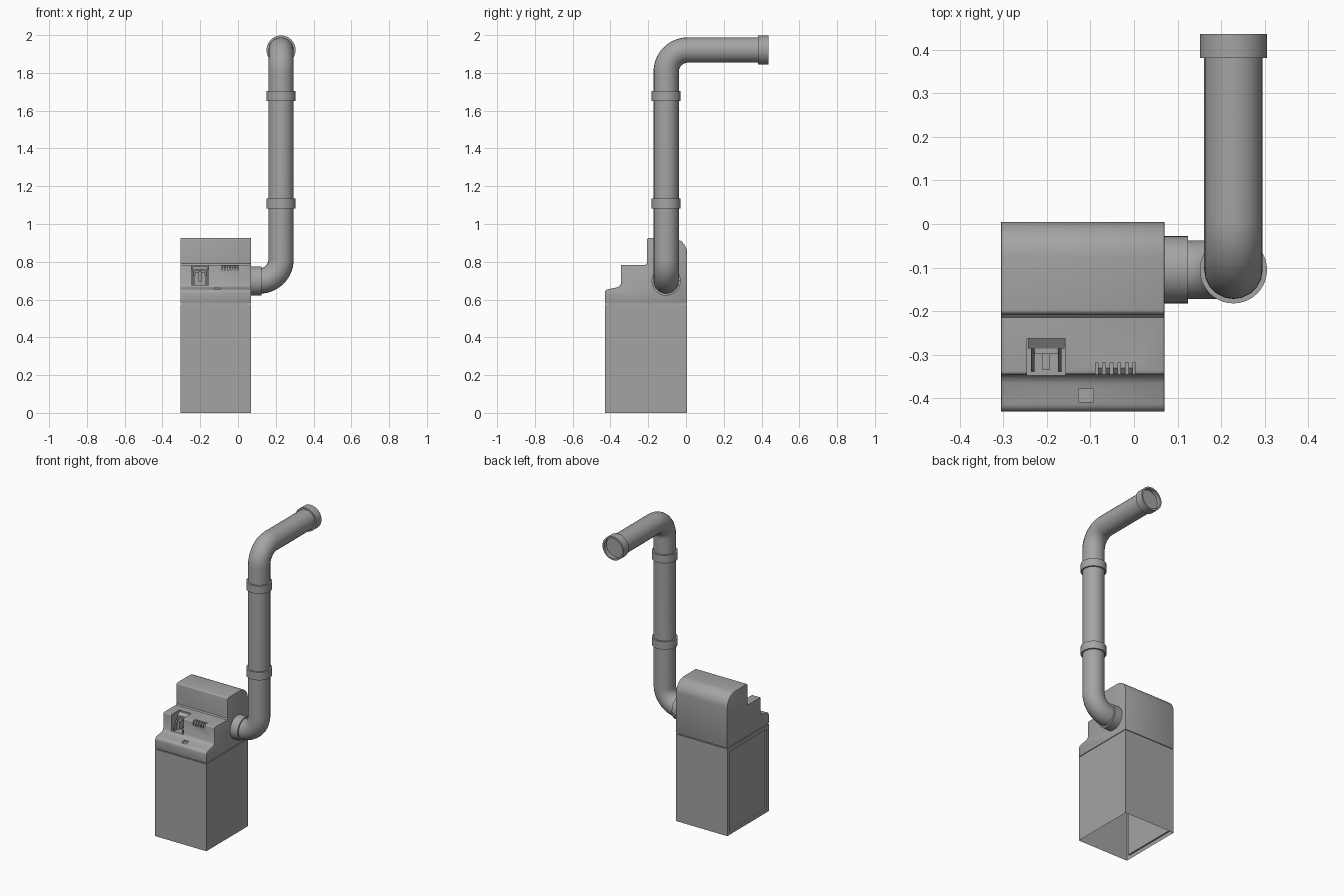
import bpy, bmesh, math
from mathutils import Vector, Matrix

if "Cube" in bpy.data.objects:
    bpy.data.objects.remove(bpy.data.objects["Cube"], do_unlink=True)

grey = bpy.data.materials.new("plain grey")
grey.use_nodes = True
COLOUR = (0.37, 0.37, 0.37, 1)
grey.diffuse_color = COLOUR
grey.node_tree.nodes["Principled BSDF"].inputs["Base Color"].default_value = COLOUR


def select(ob):
    bpy.ops.object.select_all(action="DESELECT")
    ob.select_set(True)
    bpy.context.view_layer.objects.active = ob


def smooth(ob):
    select(ob)
    bpy.ops.object.shade_smooth_by_angle(angle=math.radians(35))


def finish(name, bm):
    bmesh.ops.recalc_face_normals(bm, faces=bm.faces[:])
    mesh = bpy.data.meshes.new(name)
    bm.to_mesh(mesh)
    bm.free()
    ob = bpy.data.objects.new(name, mesh)
    bpy.context.collection.objects.link(ob)
    mesh.materials.append(grey)
    return ob


def box_bm(lo, hi):
    bm = bmesh.new()
    lo, hi = Vector(lo), Vector(hi)
    size = Matrix.Diagonal((*(hi - lo), 1))
    bmesh.ops.create_cube(bm, size=1, matrix=Matrix.Translation((lo + hi) / 2) @ size)
    return bm


def box(name, lo, hi):
    return finish(name, box_bm(lo, hi))


def prism(name, outline, x0, x1):
    """Extrude a (y, z) outline along x."""
    bm = bmesh.new()
    face = bm.faces.new([bm.verts.new((x0, y, z)) for y, z in outline])
    new = bmesh.ops.extrude_face_region(bm, geom=[face])["geom"]
    verts = [g for g in new if isinstance(g, bmesh.types.BMVert)]
    bmesh.ops.translate(bm, verts=verts, vec=(x1 - x0, 0, 0))
    return finish(name, bm)


def cut(ob, lo, hi):
    cutter = box("cutter", lo, hi)
    cutter.hide_render = True
    mod = ob.modifiers.new("cut", "BOOLEAN")
    mod.operation, mod.object, mod.solver = "DIFFERENCE", cutter, "EXACT"
    select(ob)
    bpy.ops.object.modifier_apply(modifier=mod.name)
    bpy.data.objects.remove(cutter, do_unlink=True)


def arc(cx, cy, r, start, end, n=10):
    steps = [math.radians(start + (end - start) * i / n) for i in range(n + 1)]
    return [(cx + r * math.cos(a), cy + r * math.sin(a)) for a in steps]


def collar(name, centre, axis, length, inner=0.06, outer=0.077, sides=40):
    """Ring lathed from a rectangle, centred on the pipe."""
    bm = bmesh.new()
    h = length / 2
    rect = [(inner, -h), (outer, -h), (outer, h), (inner, h)]
    verts = [bm.verts.new((r, 0, z)) for r, z in rect]
    edges = [bm.edges.new((verts[i], verts[(i + 1) % 4])) for i in range(4)]
    bmesh.ops.spin(bm, geom=verts + edges, cent=(0, 0, 0), axis=(0, 0, 1),
                   angle=math.tau, steps=sides, use_duplicate=False)
    bmesh.ops.remove_doubles(bm, verts=bm.verts[:], dist=1e-5)
    turn = Vector(axis).to_track_quat("Z", "Y").to_matrix().to_4x4()
    bm.transform(Matrix.Translation(centre) @ turn)
    smooth(finish(name, bm))


LEFT, RIGHT = 0.07, -0.305
FRONT, BACK = -0.43, 0.005
SEAM = 0.578

# Lower cabinet: open underneath, with a sunken panel on its right side
bm = box_bm((RIGHT, FRONT, 0), (LEFT, BACK, SEAM - 0.004))
bmesh.ops.recalc_face_normals(bm, faces=bm.faces[:])
ends = [f for f in bm.faces if f.normal.z < -0.9]
bmesh.ops.delete(bm, geom=ends, context="FACES_ONLY")
side = [f for f in bm.faces if f.normal.x < -0.9]
bmesh.ops.inset_individual(bm, faces=side, thickness=0.036, depth=0)
bmesh.ops.inset_individual(bm, faces=side, thickness=0.0005, depth=-0.01)
finish("cabinet", bm)

# Stepped upper housing with a rounded back
outline = [(FRONT, SEAM), *arc(-0.41, 0.635, 0.02, 180, 95, 5), (-0.365, 0.664),
           (-0.352, 0.67), (-0.345, 0.682),
           *arc(-0.338, 0.777, 0.007, 180, 90, 4), (-0.214, 0.784), (-0.207, 0.791),
           *arc(-0.197, 0.916, 0.01, 180, 90, 4),
           *arc(BACK - 0.08, 0.846, 0.08, 90, 0), (BACK, SEAM)]
housing = prism("upper_housing", outline, RIGHT, LEFT)
bevel = housing.modifiers.new("bevel", "BEVEL")
bevel.width, bevel.segments = 0.003, 2
bevel.limit_method, bevel.angle_limit = "ANGLE", math.radians(60)
select(housing)
bpy.ops.object.modifier_apply(modifier="bevel")
cut(housing, (-0.245, -0.37, 0.678), (-0.157, -0.262, 0.82))
cut(housing, (-0.088, -0.37, 0.757), (0.002, -0.317, 0.82))
cut(housing, (-0.127, -0.408, 0.651), (-0.093, -0.378, 0.70))
smooth(housing)

# Dial assembly inside the front recess
prism("dial_back", [(-0.262, 0.678), (-0.285, 0.678), (-0.285, 0.76), (-0.262, 0.775)],
      -0.243, -0.159)
for name, x in (("right", -0.236), ("left", -0.174)):
    prism("dial_cheek_" + name, [(-0.285, 0.678), (-0.338, 0.678), (-0.335, 0.70),
                                 (-0.285, 0.765)], x, x + 0.008)
box("dial_grip", (-0.21, -0.335, 0.695), (-0.192, -0.285, 0.75))
box("dial_bar", (-0.228, -0.298, 0.74), (-0.174, -0.285, 0.757))

# Row of ribs beside the dial
for i in range(5):
    x = -0.083 + i * 0.0175
    prism(f"rib_{i + 1}", [(-0.317, 0.757), (-0.343, 0.757), (-0.343, 0.77),
                           (-0.33, 0.781), (-0.317, 0.781)], x, x + 0.011)

# Flue pipe: out of the side, up, then back
PX, PY, LOW, HIGH, BEND = 0.228, -0.105, 0.698, 1.921, 0.115
path = [(LEFT - 0.01, PY, LOW)]
path += [(x, PY, z) for x, z in arc(PX - BEND, LOW + BEND, BEND, -90, 0, 14)]
path += [(PX, y, z) for y, z in arc(PY + BEND, HIGH - BEND, BEND, 180, 90, 14)]
path.append((PX, 0.41, HIGH))
curve = bpy.data.curves.new("flue_pipe", "CURVE")
curve.dimensions = "3D"
curve.bevel_depth, curve.bevel_resolution, curve.use_fill_caps = 0.067, 8, True
spline = curve.splines.new("POLY")
spline.points.add(len(path) - 1)
for point, co in zip(spline.points, path):
    point.co = (*co, 1)
curve.materials.append(grey)
pipe = bpy.data.objects.new("flue_pipe", curve)
bpy.context.collection.objects.link(pipe)
select(pipe)
bpy.ops.object.convert(target="MESH")
smooth(bpy.context.view_layer.objects.active)

# Collars at the joints and the open outlet
collar("inlet_collar", (0.096, PY, LOW), (1, 0, 0), 0.056)
collar("lower_collar", (PX, PY, 1.108), (0, 0, 1), 0.052)
collar("upper_collar", (PX, PY, 1.678), (0, 0, 1), 0.052)
collar("outlet_collar", (PX, 0.408, HIGH), (0, 1, 0), 0.055, inner=0.066)
